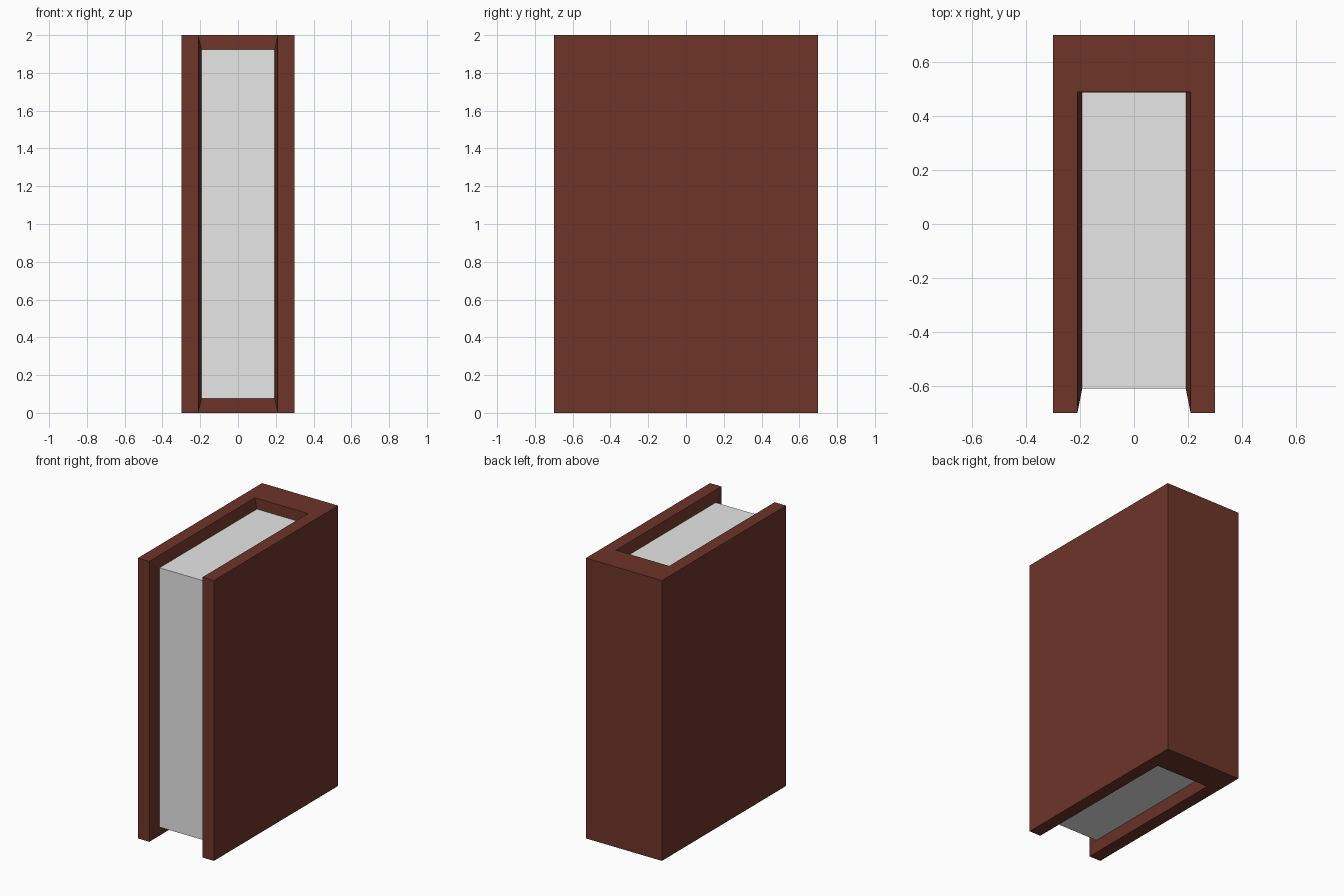
import bpy
import bmesh
from math import copysign

if "Cube" in bpy.data.objects:
    bpy.data.objects.remove(bpy.data.objects["Cube"], do_unlink=True)

HEIGHT = 2.0
PAGE_X, PAGE_FRONT, PAGE_BACK = 0.192, -0.61, 0.487   # page block extents
MARGIN = 0.075                                       # page setback at top and bottom


def material(name, colour):
    mat = bpy.data.materials.new(name)
    mat.use_nodes = True
    mat.diffuse_color = colour
    mat.node_tree.nodes["Principled BSDF"].inputs["Base Color"].default_value = colour
    return mat


def add_object(name, bm, mat):
    bmesh.ops.recalc_face_normals(bm, faces=bm.faces)
    mesh = bpy.data.meshes.new(name)
    bm.to_mesh(mesh)
    bm.free()
    mesh.materials.append(mat)
    obj = bpy.data.objects.new(name, mesh)
    bpy.context.collection.objects.link(obj)
    return obj


# Cover: a U-shaped profile raised to full height
half = [(0.21, 0.49), (0.21, -0.7), (0.3, -0.7), (0.3, 0.7)]
outline = half + [(-x, y) for x, y in reversed(half)]
bm = bmesh.new()
base = bm.faces.new([bm.verts.new((x, y, 0)) for x, y in outline])
raised = bmesh.ops.extrude_face_region(bm, geom=[base])["geom"]
bmesh.ops.translate(bm, vec=(0, 0, HEIGHT),
                    verts=[v for v in raised if isinstance(v, bmesh.types.BMVert)])
bmesh.ops.recalc_face_normals(bm, faces=bm.faces)

# Inner walls slope in to meet the edges of the page block
inner = [f for f in bm.faces
         if abs(f.normal.z) < 0.1
         and all(abs(v.co.x) < 0.25 and v.co.y < 0.6 for v in f.verts)]
bmesh.ops.inset_region(bm, faces=inner, thickness=0.03, use_boundary=True)
for v in {v for f in inner for v in f.verts}:
    v.co = (copysign(PAGE_X, v.co.x),
            PAGE_BACK if v.co.y > 0 else PAGE_FRONT,
            MARGIN if v.co.z < HEIGHT / 2 else HEIGHT - MARGIN)
bmesh.ops.delete(bm, geom=inner, context='FACES')
add_object("book_cover", bm, material("red brown leather", (0.155, 0.035, 0.022, 1)))

# Page block held between the boards
bm = bmesh.new()
bmesh.ops.create_cube(bm, size=1)
bmesh.ops.scale(bm, verts=bm.verts,
                vec=(2 * PAGE_X, PAGE_BACK - PAGE_FRONT, HEIGHT - 2 * MARGIN))
bmesh.ops.translate(bm, verts=bm.verts,
                    vec=(0, (PAGE_BACK + PAGE_FRONT) / 2, HEIGHT / 2))
add_object("page_block", bm, material("paper white", (0.8, 0.8, 0.8, 1)))
